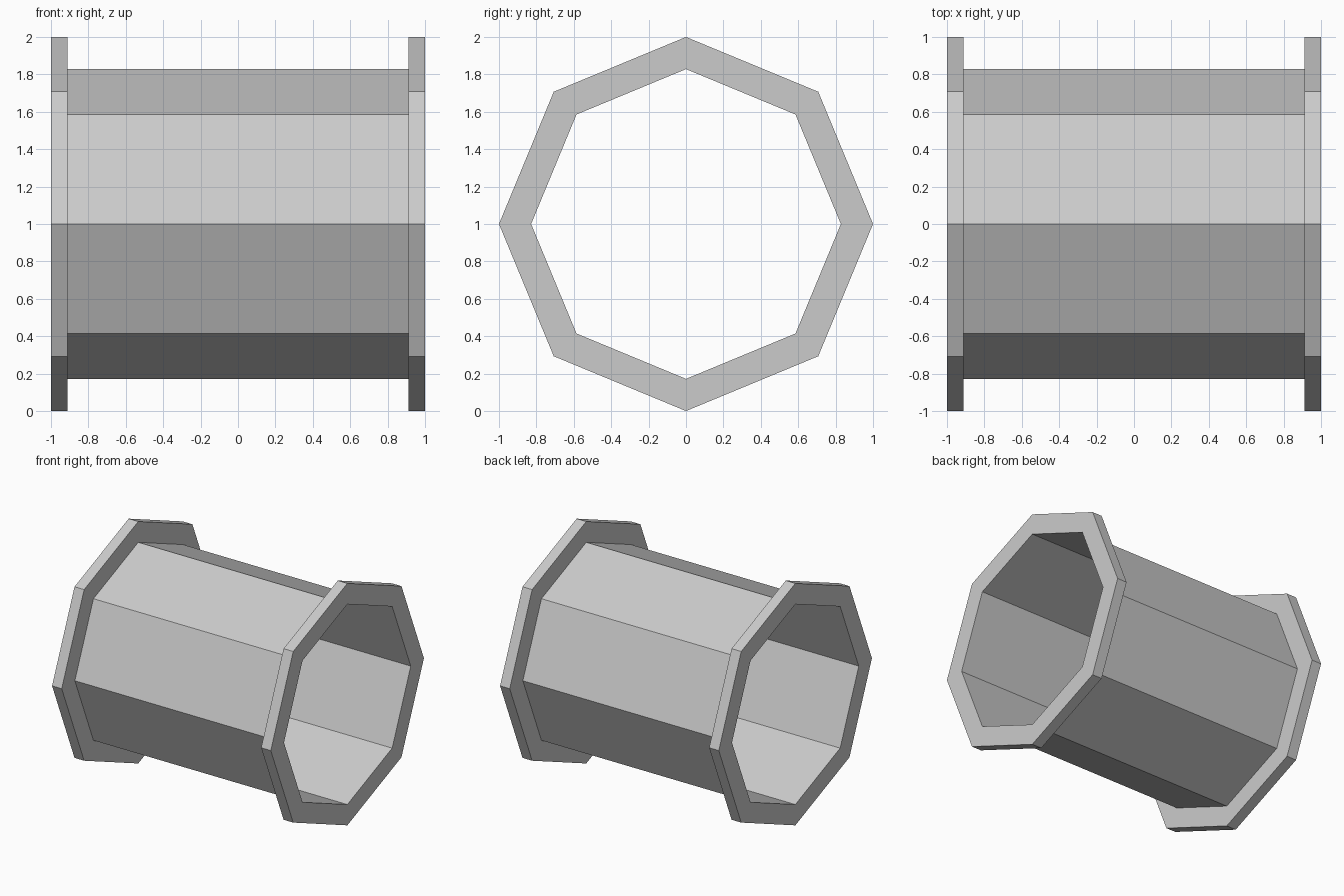
import bpy, bmesh
from math import sin, cos, pi

if "Cube" in bpy.data.objects:
    bpy.data.objects.remove(bpy.data.objects["Cube"])

SIDES = 8
BORE, RIM = 0.828, 1.0
INNER_X, END_X = 0.912, 1.0


def revolve(name, profile, closed):
    """Sweep an (x, radius) profile around the horizontal pipe axis."""
    bm = bmesh.new()
    rings = [[bm.verts.new((x, r * sin(2 * pi * i / SIDES), 1 + r * cos(2 * pi * i / SIDES)))
              for i in range(SIDES)] for x, r in profile]
    pairs = list(zip(rings, rings[1:]))
    if closed:
        pairs.append((rings[-1], rings[0]))
    for a, b in pairs:
        for i in range(SIDES):
            j = (i + 1) % SIDES
            bm.faces.new((a[i], a[j], b[j], b[i]))
    bmesh.ops.recalc_face_normals(bm, faces=bm.faces)
    mesh = bpy.data.meshes.new(name)
    bm.to_mesh(mesh)
    bm.free()
    obj = bpy.data.objects.new(name, mesh)
    bpy.context.collection.objects.link(obj)
    return obj


# Thin-walled open barrel
revolve("pipe_barrel", [(-INNER_X, BORE), (INNER_X, BORE)], False)

# Raised flange at each end
for side, name in ((-1, "left_flange"), (1, "right_flange")):
    revolve(name, [(side * INNER_X, BORE), (side * INNER_X, RIM),
                   (side * END_X, RIM), (side * END_X, BORE)], True)
